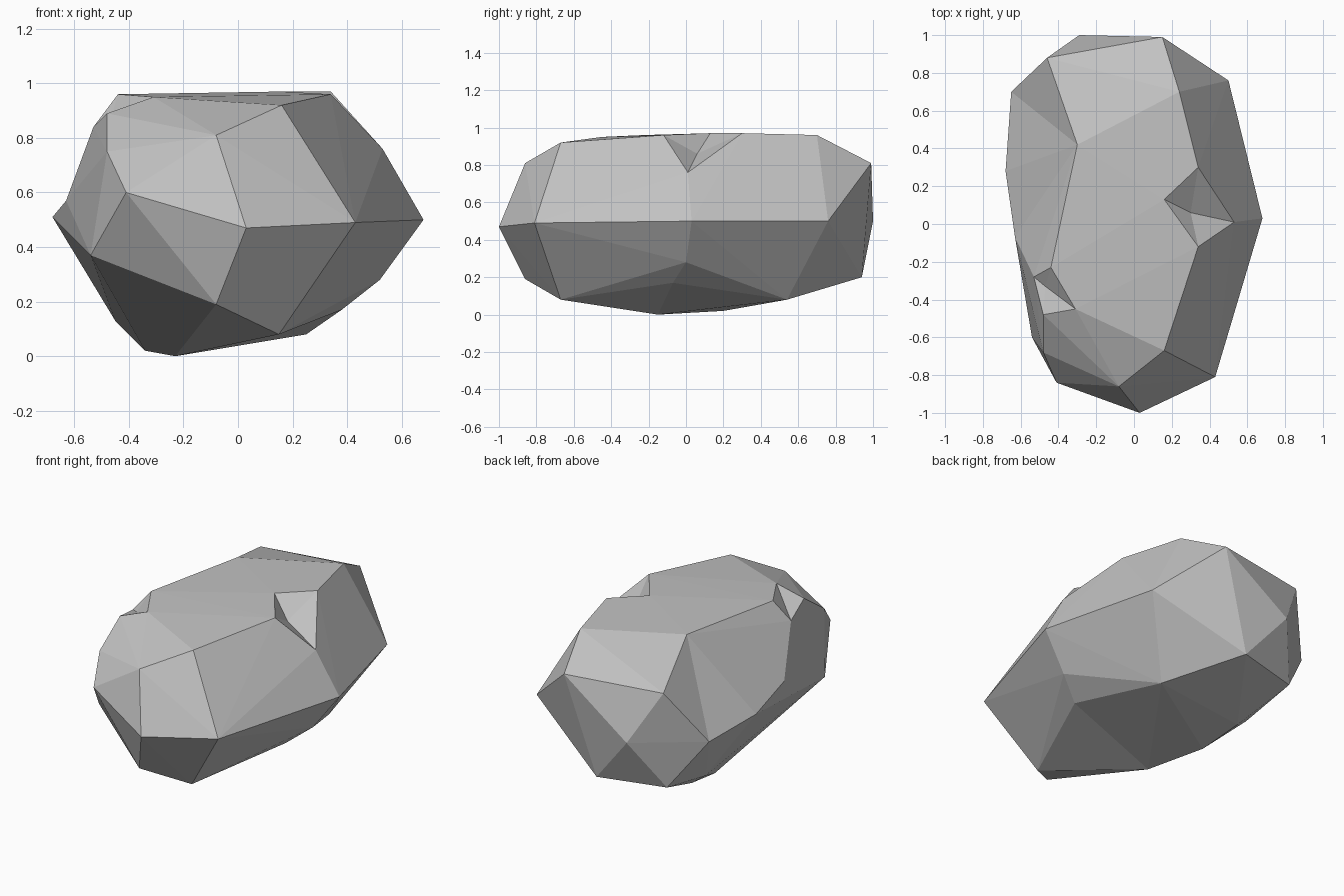
import bpy
import bmesh
from mathutils import Vector

# Remove the default cube
default_cube = bpy.data.objects.get("Cube")
if default_cube:
    bpy.data.objects.remove(default_cube, do_unlink=True)


def make_material(name, color):
    """Plain flat material shown the same in viewport and render."""
    material = bpy.data.materials.new(name)
    material.use_nodes = True
    material.diffuse_color = color
    shader = material.node_tree.nodes["Principled BSDF"]
    shader.inputs["Base Color"].default_value = color
    shader.inputs["Roughness"].default_value = 0.9
    return material


# Corners of the boulder, in layers
left_waist = [(-.63, -.07, .57), (-.68, .28, .51), (-.65, .7, .49)]
waist = left_waist + [(-.29, 1, .5), (.5, .76, .5), (.68, .03, .5),
                      (.43, -.81, .49), (.03, -1, .47), (-.41, -.84, .6),
                      (-.54, -.6, .37)]
back_left_corner = (-.46, .88, .81)
top_left_corner = (-.3, .42, .96)
crown = [back_left_corner, top_left_corner, (.15, .99, .81), (.24, .7, .96),
         (.16, -.67, .92), (-.08, -.86, .81), (-.48, -.68, .75)]
keel_corner = (.38, -.07, .17)
belly = [(.15, -.67, .08), (.25, .54, .08), (-.23, -.15, 0)]
base = belly + [keel_corner, (-.04, .94, .2), (-.45, .83, .2),
                (-.08, -.86, .19), (.52, 0, .28), (-.34, .2, .02),
                (-.45, .45, .13), (-.37, .47, .07)]

# Rims of the two chips
right_chip = [(.16, .13, .97), (.34, .3, .97), (.53, .01, .76), (.34, -.12, .96)]
chip_side = [(-.53, -.28, .84), (-.44, -.23, .96)]
left_chip = chip_side + [(-.48, -.48, .89), (-.31, -.45, .95)]

# Rim and hub of each area to be re-cut as a fan
recuts = [
    (right_chip, (.3, .06, .86)),
    (left_chip, (-.47, -.33, .86)),
    (left_waist + chip_side + [back_left_corner, top_left_corner], top_left_corner),
    (belly + [keel_corner], keel_corner),
]


def matches(vert, point):
    return (vert.co - Vector(point)).length < .001


def recut(bm, rim, hub_point):
    """Replace the faces spanning a rim by a fan around a hub."""
    opening = [f for f in bm.faces
               if all(any(matches(v, p) for p in rim) for v in f.verts)]
    border = [e for f in opening for e in f.edges
              if sum(g in opening for g in e.link_faces) == 1]
    bmesh.ops.delete(bm, geom=opening, context="FACES_ONLY")
    inner_edges = [e for e in bm.edges if not e.link_faces and e not in border]
    bmesh.ops.delete(bm, geom=inner_edges, context="EDGES")
    hub = next((v for v in bm.verts if matches(v, hub_point)), None)
    hub = hub or bm.verts.new(hub_point)
    for edge in border:
        if hub not in edge.verts:
            bm.faces.new((edge.verts[0], edge.verts[1], hub))


# Wrap the corners in a faceted shell
bm = bmesh.new()
for point in waist + crown + base + right_chip + left_chip:
    bm.verts.new(point)
bmesh.ops.convex_hull(bm, input=bm.verts[:])
buried = [v for v in bm.verts if not v.link_faces]
bmesh.ops.delete(bm, geom=buried, context="VERTS")

# Knock out the chips and crease the hollow sides
for rim, hub_point in recuts:
    recut(bm, rim, hub_point)
bmesh.ops.recalc_face_normals(bm, faces=bm.faces[:])

mesh = bpy.data.meshes.new("boulder")
bm.to_mesh(mesh)
bm.free()
mesh.materials.append(make_material("stone_grey", (.54, .54, .54, 1)))
boulder = bpy.data.objects.new("boulder", mesh)
bpy.context.collection.objects.link(boulder)
